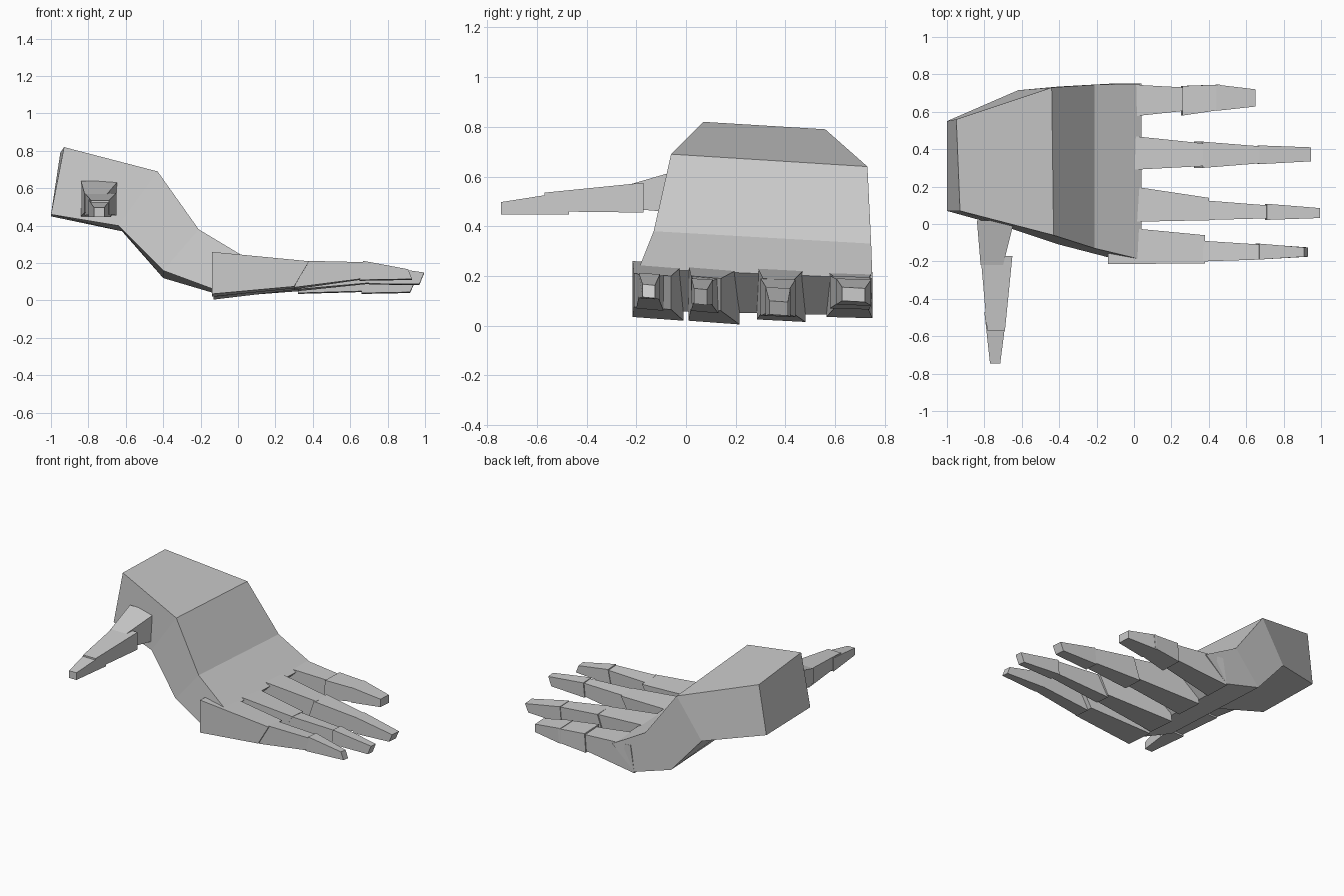
import bpy, bmesh

grey = bpy.data.materials.new("light grey")
grey.diffuse_color = (0.6, 0.6, 0.6, 1)


def loft(name, rings):
    """Flat-faced solid through four-cornered rings, capped at both ends."""
    bm = bmesh.new()
    loops = [[bm.verts.new(p) for p in r] for r in rings]
    for a, b in zip(loops, loops[1:]):
        for i in range(4):
            j = (i + 1) % 4
            bm.faces.new((a[i], a[j], b[j], b[i]))
    bm.faces.new(loops[0])
    bm.faces.new(loops[-1])
    bmesh.ops.recalc_face_normals(bm, faces=bm.faces)
    mesh = bpy.data.meshes.new(name)
    bm.to_mesh(mesh)
    bm.free()
    mesh.materials.append(grey)
    ob = bpy.data.objects.new(name, mesh)
    bpy.context.collection.objects.link(ob)


# Palm and wrist: each ring is front bottom, back bottom, back top, front top
loft("palm", [
    [(-1.0, .07, .46), (-1.0, .55, .45), (-.95, .56, .79), (-.93, .07, .82)],
    [(-.64, -.03, .40), (-.62, .715, .37), (-.44, .73, .64), (-.43, -.06, .69)],
    [(-.40, -.11, .16), (-.40, .735, .12), (-.21, .745, .33), (-.21, -.13, .38)],
    [(-.13, -.18, .06), (-.13, .75, .04), (.04, .75, .19), (.04, -.19, .23)],
])


def finger(name, segments):
    """Overlapping tapered bones; ends are (x bottom, x top, y0, y1, z0, z1, back drop)."""
    for n, ends in enumerate(segments, 1):
        rings = []
        for xb, xt, y0, y1, z0, z1, d in ends:
            rings.append([(xb, y0, z0), (xb, y1, z0 - d), (xt, y1, z1 - d), (xt, y0, z1)])
        loft(f"{name}_bone_{n}", rings)


finger("index_finger", [
    [(-.14, -.14, -.215, -.01, .035, .26, .015), (.30, .38, -.21, -.06, .075, .21, .01)],
    [(.30, .37, -.20, -.09, .07, .212, .01), (.65, .68, -.19, -.11, .115, .205, .005)],
    [(.65, .67, -.19, -.105, .11, .212, .005), (.93, .91, -.175, -.125, .115, .167, .005)],
])
finger("middle_finger", [
    [(-.13, -.10, .01, .215, .02, .245, .015), (.33, .40, .02, .14, .07, .20, .01)],
    [(.32, .33, .02, .13, .06, .20, .01), (.71, .71, .03, .10, .095, .185, .005)],
    [(.70, .71, .022, .108, .09, .19, .005), (.97, .995, .032, .085, .088, .15, .005)],
])
finger("ring_finger", [
    [(-.13, -.10, .285, .48, .025, .24, .01), (.33, .38, .31, .43, .06, .19, .01)],
    [(.32, .37, .30, .44, .04, .19, .005), (.66, .68, .325, .415, .05, .15, .005)],
    [(.66, .67, .32, .42, .04, .155, .005), (.92, .945, .335, .41, .045, .10, .005)],
])
finger("little_finger", [
    [(-.13, -.10, .565, .75, .035, .22, .005), (.25, .27, .605, .73, .08, .19, .005)],
    [(.25, .26, .58, .738, .07, .20, .005), (.45, .46, .61, .745, .09, .185, .005)],
    [(.44, .44, .605, .745, .085, .19, .005), (.65, .65, .628, .72, .10, .155, .005)],
])


def thumb_ring(y, x0, x1, z0, z1):
    return [(x0, y, z0), (x1, y, z0), (x1, y, z1), (x0, y, z1)]


# Thumb, pointing to the front
loft("thumb_bone_1", [thumb_ring(.02, -.84, -.64, .45, .64),
                      thumb_ring(-.22, -.82, -.70, .47, .57)])
loft("thumb_bone_2", [thumb_ring(-.17, -.82, -.65, .455, .575),
                      thumb_ring(-.57, -.785, -.69, .46, .535)])
loft("thumb_bone_3", [thumb_ring(-.47, -.80, -.68, .447, .54),
                      thumb_ring(-.745, -.77, -.715, .447, .497)])
